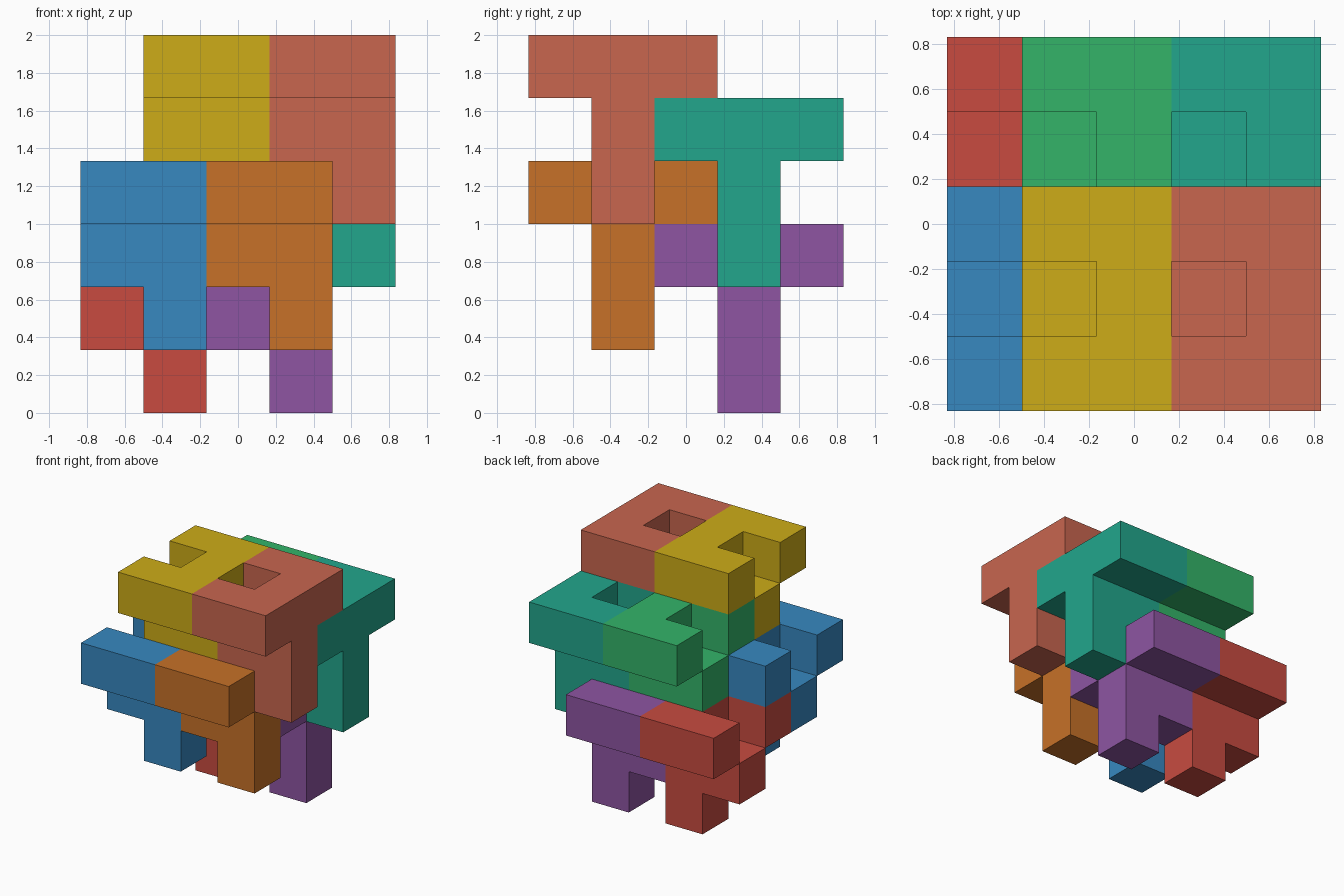
import bpy, bmesh
from mathutils import Vector

if "Cube" in bpy.data.objects:
    bpy.data.objects.remove(bpy.data.objects["Cube"])

U = 1 / 3  # edge of one cube cell
# One piece: U-shaped top layer, two-cell middle layer, single-cell foot
CELLS = {(0, 0, 2), (0, 2, 2), (1, 0, 2), (1, 1, 2), (1, 2, 2),
         (0, 1, 1), (1, 1, 1), (1, 1, 0)}


def lin(c):
    return c / 12.92 if c <= 0.04045 else ((c + 0.055) / 1.055) ** 2.4


def piece(name, offset, hex_colour):
    bm = bmesh.new()
    for cell in CELLS:
        for axis in range(3):
            for side in (0, 1):
                n = list(cell)
                n[axis] += 2 * side - 1
                if tuple(n) in CELLS:
                    continue  # skip faces between cells of the piece
                ring = []
                for a, b in ((0, 0), (1, 0), (1, 1), (0, 1)):
                    p = Vector(cell)
                    p[axis] += side
                    p[(axis + 1) % 3] += a
                    p[(axis + 2) % 3] += b
                    p += Vector(offset) - Vector((2.5, 2.5, 0))
                    ring.append(bm.verts.new(p * U))
                bm.faces.new(ring if side else ring[::-1])
    bmesh.ops.remove_doubles(bm, verts=bm.verts, dist=1e-4)
    bmesh.ops.dissolve_limit(bm, angle_limit=0.01, verts=bm.verts, edges=bm.edges)
    mesh = bpy.data.meshes.new(name)
    bm.to_mesh(mesh)
    bm.free()
    mat = bpy.data.materials.new(name + "_colour")
    rgb = [lin(int(hex_colour[i:i + 2], 16) / 255) for i in (0, 2, 4)]
    mat.diffuse_color = (*rgb, 1)
    mat.use_nodes = True
    mat.node_tree.nodes["Principled BSDF"].inputs["Base Color"].default_value = mat.diffuse_color
    mesh.materials.append(mat)
    bpy.context.collection.objects.link(bpy.data.objects.new(name, mesh))


# Two tiers; each has a front row and a back row one cell lower
COLOURS = {"lower_front": ("3788C0", "C77128"), "lower_back": ("C84B40", "8E55A2"),
           "upper_front": ("CDAC18", "C8664F"), "upper_back": ("33B469", "22A68C")}
for t, tier in enumerate(("lower", "upper")):
    for r, row in enumerate(("front", "back")):
        for c, col in enumerate(("left", "right")):
            piece(f"{tier}_{row}_{col}_block", (t + 2 * c, 2 * r, 1 + 2 * t - r),
                  COLOURS[f"{tier}_{row}"][c])
